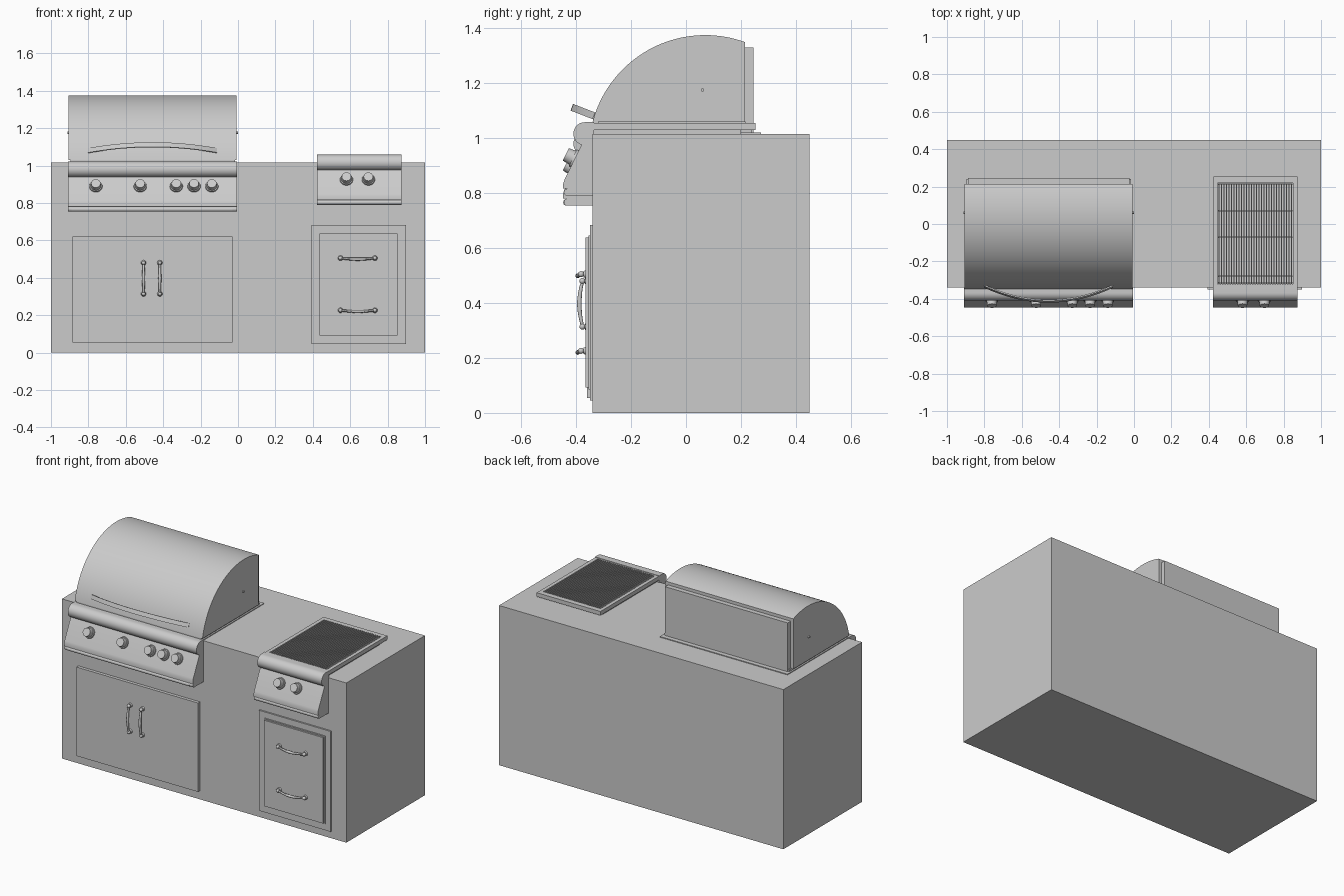
import bpy, bmesh, math
from mathutils import Vector, Matrix

if "Cube" in bpy.data.objects:
    bpy.data.objects.remove(bpy.data.objects["Cube"])


def finish(name, bm, smooth=True):
    bmesh.ops.recalc_face_normals(bm, faces=bm.faces)
    me = bpy.data.meshes.new(name)
    bm.to_mesh(me)
    bm.free()
    ob = bpy.data.objects.new(name, me)
    bpy.context.collection.objects.link(ob)
    if smooth:
        bpy.ops.object.select_all(action='DESELECT')
        ob.select_set(True)
        bpy.context.view_layer.objects.active = ob
        bpy.ops.object.shade_smooth_by_angle(angle=math.radians(30))
    return ob


def add_box(bm, x0, x1, y0, y1, z0, z1):
    m = Matrix.Translation(((x0 + x1) / 2, (y0 + y1) / 2, (z0 + z1) / 2)) @ \
        Matrix.Diagonal((x1 - x0, y1 - y0, z1 - z0, 1))
    bmesh.ops.create_cube(bm, size=1, matrix=m)


def box(name, *dims):
    bm = bmesh.new()
    add_box(bm, *dims)
    return finish(name, bm, False)


def extrude(name, pts, x0, x1):
    """Extrude a closed (y, z) profile along x."""
    bm = bmesh.new()
    f = bm.faces.new([bm.verts.new((x0, y, z)) for y, z in pts])
    r = bmesh.ops.extrude_face_region(bm, geom=[f])
    vs = [v for v in r['geom'] if isinstance(v, bmesh.types.BMVert)]
    bmesh.ops.translate(bm, verts=vs, vec=(x1 - x0, 0, 0))
    return finish(name, bm)


def arc(cy, cz, r, a0, a1, n):
    return [(cy + r * math.cos(math.radians(a0 + (a1 - a0) * i / n)),
             cz + r * math.sin(math.radians(a0 + (a1 - a0) * i / n))) for i in range(n + 1)]


def add_cyl(bm, base, axis, r1, r2, length, seg=32):
    axis = Vector(axis).normalized()
    m = Matrix.Translation(Vector(base) + axis * length / 2) @ \
        Vector((0, 0, 1)).rotation_difference(axis).to_matrix().to_4x4()
    bmesh.ops.create_cone(bm, cap_ends=True, segments=seg, radius1=r1, radius2=r2,
                          depth=length, matrix=m)


def sweep(bm, path, section):
    """Loft a section function (i -> list of points) along a path."""
    rings = [[bm.verts.new(p) for p in section(i)] for i in range(len(path))]
    n = len(rings[0])
    for a, b in zip(rings, rings[1:]):
        for k in range(n):
            bm.faces.new((a[k], a[(k + 1) % n], b[(k + 1) % n], b[k]))
    bm.faces.new(rings[0])
    bm.faces.new(rings[-1])


def pull(name, centre, vertical, half, face_y, bow):
    """Bowed pull handle with round mounting feet."""
    c = Vector(centre)
    along = Vector((0, 0, 1)) if vertical else Vector((1, 0, 0))
    side = Vector((1, 0, 0)) if vertical else Vector((0, 0, 1))
    out = Vector((0, -1, 0))
    path, n = [], 16
    for i in range(n + 1):
        t = -1 + 2 * i / n
        path.append(c + along * half * t + out * (0.016 + bow * (1 - t * t))
                    - (side * 0.006 * (1 - t * t) if not vertical else Vector()))

    def ring(i):
        r = 0.0055 + 0.003 * (1 - abs(2 * i / n - 1))
        tan = (path[min(i + 1, n)] - path[max(i - 1, 0)]).normalized()
        nor = tan.cross(side).normalized()
        return [path[i] + r * (side * math.cos(a) + nor * math.sin(a))
                for a in [k * math.tau / 12 for k in range(12)]]
    bm = bmesh.new()
    sweep(bm, path, ring)
    for s in (-1, 1):
        foot = c + along * half * s
        add_cyl(bm, foot, out, 0.014, 0.011, 0.008, 20)
        add_cyl(bm, foot, out, 0.007, 0.007, 0.018, 16)
        bmesh.ops.create_uvsphere(bm, u_segments=16, v_segments=8, radius=0.011,
                                  matrix=Matrix.Translation(foot + out * 0.017))
    finish(name, bm)


def control_panel(name, x0, x1, dz, knobs):
    # bullnose roll
    extrude(name + "_bullnose", [(-0.335, 0.974 + dz), (-0.335, 1.058 + dz)]
            + arc(-0.368, 1.016 + dz, 0.042, 90, 270, 20), x0, x1)
    # sloped fascia with a rolled lower edge
    extrude(name + "_fascia", [(-0.335, 0.98 + dz), (-0.378, 0.98 + dz), (-0.442, 0.85 + dz),
                               (-0.447, 0.835 + dz), (-0.447, 0.816 + dz), (-0.335, 0.816 + dz)],
            x0, x1)
    extrude(name + "_lower_edge", [(-0.335, 0.79 + dz), (-0.335, 0.816 + dz)]
            + arc(-0.432, 0.803 + dz, 0.013, 90, 270, 10), x0, x1)
    # knobs, square to the slope
    axis = Vector((0, -0.13, 0.064)).normalized()
    for i, x in enumerate(knobs):
        p = Vector((x, -0.405, 0.925 + dz))
        bm = bmesh.new()
        add_cyl(bm, p - axis * 0.004, axis, 0.036, 0.033, 0.012)
        add_cyl(bm, p + axis * 0.008, axis, 0.028, 0.025, 0.028)
        finish(f"{name}_knob_{i + 1}", bm)


# counter
box("counter", -1, 1, -0.34, 0.45, 0, 1.015)

# main grill
GX0, GX1 = -0.905, -0.007
box("grill_flange", GX0, GX1, -0.34, 0.273, 1.01, 1.02)
box("grill_body", GX0 + 0.01, GX1 - 0.01, -0.345, 0.24, 1.0, 1.032)
extrude("grill_hood", [(0.215, 1.03)] + arc(0.07, 0.951, 0.424, 70, 169.3, 40), GX0, GX1)
box("hood_back", GX0 + 0.018, GX1 - 0.018, 0.21, 0.245, 1.015, 1.33)
for side, x, d in (("left", GX0, -1), ("right", GX1, 1)):
    bm = bmesh.new()
    add_cyl(bm, (x - d * 0.005, 0.06, 1.175), (d, 0, 0), 0.006, 0.006, 0.012, 16)
    finish("hood_pivot_" + side, bm)

# bowed hood handle
path = []
for i in range(33):
    t = -1 + i / 16
    k = 1 - t * t
    path.append(Vector((-0.456 + 0.345 * t, -0.332 - 0.08 * k, 1.08 + 0.031 * k)))
up, out = Vector((0, 0.36, 0.93)), Vector((0, -0.93, 0.36))
bm = bmesh.new()
sweep(bm, path, lambda i: [path[i] + up * a + out * b for a, b in
      ((-0.013, -0.004), (-0.013, 0.004), (0.013, 0.004), (0.013, -0.004))])
finish("hood_handle", bm)

control_panel("grill", -0.91, -0.005, -0.036, (-0.76, -0.523, -0.33, -0.235, -0.14))
# drip tray with a hooked front lip
box("drip_tray", -0.89, -0.03, -0.435, -0.335, 0.769, 0.776)
extrude("drip_tray_lip", arc(-0.435, 0.766, 0.012, 80, 280, 12)
        + arc(-0.435, 0.766, 0.008, 280, 80, 12), -0.89, -0.03)
box("grill_panel_back", -0.89, -0.03, -0.355, -0.335, 0.756, 0.8)

# side burner
control_panel("burner", 0.423, 0.875, 0, (0.58, 0.697))
BX0, BX1 = 0.425, 0.873
box("burner_base", BX0 + 0.015, BX1 - 0.015, -0.345, 0.2, 1.0, 1.034)
bm = bmesh.new()
add_box(bm, BX0, 0.447, -0.35, 0.253, 1.03, 1.055)
add_box(bm, 0.851, BX1, -0.35, 0.253, 1.03, 1.055)
add_box(bm, 0.447, 0.851, -0.35, -0.322, 1.03, 1.055)
add_box(bm, 0.447, 0.851, 0.22, 0.253, 1.03, 1.055)
add_box(bm, 0.447, 0.851, -0.322, 0.22, 1.03, 1.036)
finish("burner_frame", bm, False)
bm = bmesh.new()
for i in range(30):
    x = 0.455 + 0.388 * i / 29
    add_box(bm, x - 0.003, x + 0.003, -0.32, 0.217, 1.048, 1.06)
for y in (-0.315, -0.28, -0.07, 0.07, 0.212):
    add_box(bm, 0.45, 0.848, y - 0.004, y + 0.004, 1.036, 1.05)
finish("burner_grate", bm, False)

# cabinet door with two vertical pulls
box("cabinet_door", -0.885, -0.03, -0.36, -0.335, 0.055, 0.62)
for side, x in (("left", -0.505), ("right", -0.418)):
    pull("door_pull_" + side, (x, -0.36, 0.397), True, 0.083, -0.36, 0.012)

# drawer unit with two horizontal pulls
box("drawer_frame", 0.392, 0.897, -0.35, -0.335, 0.045, 0.683)
extrude("drawer_front_step", [(-0.34, 0.085), (-0.355, 0.085), (-0.355, 0.645), (-0.34, 0.645)],
        0.43, 0.86)
box("drawer_front", 0.437, 0.853, -0.365, -0.34, 0.092, 0.638)
for label, z in (("upper", 0.505), ("lower", 0.226)):
    pull("drawer_pull_" + label, (0.64, -0.365, z), False, 0.092, -0.365, 0.013)
